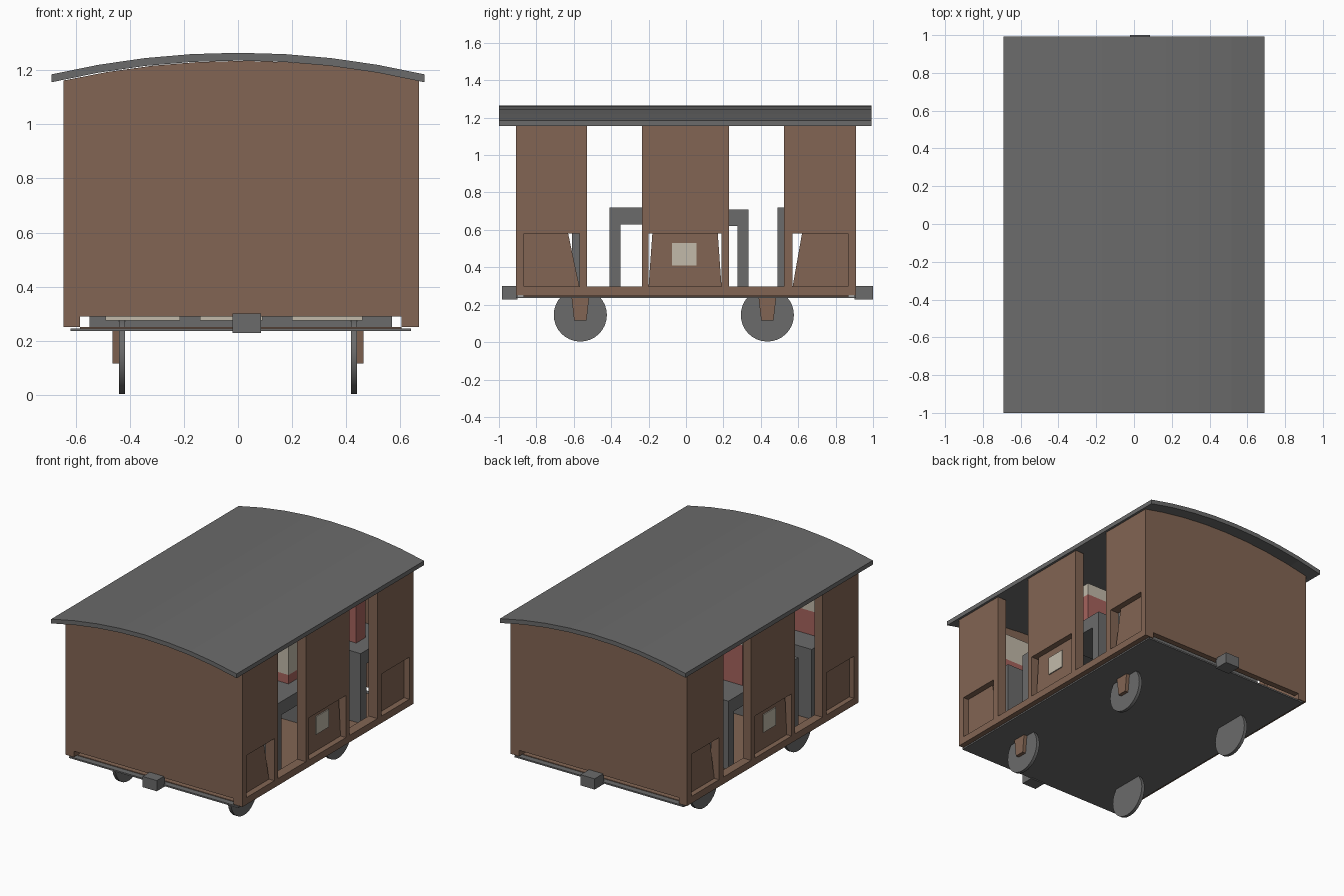
import bpy
import math

if "Cube" in bpy.data.objects:
    bpy.data.objects.remove(bpy.data.objects["Cube"], do_unlink=True)


def material(name, rgb):
    m = bpy.data.materials.new(name)
    m.use_nodes = True
    m.diffuse_color = (*rgb, 1)
    m.node_tree.nodes["Principled BSDF"].inputs["Base Color"].default_value = (*rgb, 1)
    return m


GREY = material("dark_grey", (0.147, 0.147, 0.147))
BROWN = material("wood_brown", (0.225, 0.13, 0.087))
CREAM = material("cream", (0.54, 0.49, 0.4))
RED = material("seat_red", (0.38, 0.125, 0.11))


def prism(name, outline, axis, lo, hi, mat):
    """Extrude a 2D outline along x (outline in y, z) or y (outline in x, z)."""
    def place(p, d):
        return (d, *p) if axis == "x" else (p[0], d, p[1])
    n = len(outline)
    verts = [place(p, d) for d in (lo, hi) for p in outline]
    faces = [tuple(reversed(range(n))), tuple(range(n, 2 * n))]
    faces += [(i, (i + 1) % n, n + (i + 1) % n, n + i) for i in range(n)]
    if axis == "y":
        faces = [tuple(reversed(f)) for f in faces]
    mesh = bpy.data.meshes.new(name)
    mesh.from_pydata(verts, [], faces)
    mesh.materials.append(mat)
    ob = bpy.data.objects.new(name, mesh)
    bpy.context.collection.objects.link(ob)
    return ob


def box(name, x, y, z, mat):
    rect = [(y[0], z[0]), (y[1], z[0]), (y[1], z[1]), (y[0], z[1])]
    return prism(name, rect, "x", x[0], x[1], mat)


def arc(half, drop, steps=8):
    """Points of the roof curve, left to right, lowered by drop."""
    radius = 3.016
    xs = [half * (2 * i / steps - 1) for i in range(steps + 1)]
    return [(x, 1.265 - drop - radius + math.sqrt(radius ** 2 - x * x)) for x in xs]


# Curved roof
prism("roof", arc(0.69, 0.029) + arc(0.69, 0)[::-1], "y", -1, 0.992, GREY)

# End walls with arched tops
for name, y in (("front_wall", -0.91), ("back_wall", 0.87)):
    top = [(x + 0.012, z) for x, z in arc(0.657, 0.03)]
    prism(name, [(0.669, 0.29), (-0.645, 0.29)] + top, "y", y, y + 0.04, BROWN)

# Floor and its boards
box("floor", (-0.62, 0.64), (-0.91, 0.91), (0.235, 0.245), GREY)
box("floor_boards", (-0.585, 0.605), (-0.87, 0.87), (0.245, 0.25), BROWN)

# Side walls: sill, upper panels, posts and recessed lower panels
PANELS = [  # span of wall, span of recess, top span of the tapered panel
    ((-0.91, -0.53), (-0.865, -0.57), (-0.865, -0.63)),
    ((-0.235, 0.23), (-0.2, 0.19), (-0.18, 0.17)),
    ((0.525, 0.91), (0.57, 0.865), (0.62, 0.865)),
]
for side, inner, outer in (("left", 0.605, 0.67), ("right", -0.585, -0.645)):
    span = (min(inner, outer), max(inner, outer))
    d = 1 if outer > 0 else -1
    box(side + "_sill", span, (-0.91, 0.91), (0.25, 0.297), BROWN)
    for (y0, y1), (r0, r1), (t0, t1) in PANELS:
        box(side + "_upper_panel", span, (y0, y1), (0.58, 1.162), BROWN)
        box(side + "_post", span, (y0, r0), (0.297, 0.58), BROWN)
        box(side + "_post", span, (r1, y1), (0.297, 0.58), BROWN)
        plate = sorted((inner, inner + d * 0.025))
        prism(side + "_lower_panel", [(r0, 0.297), (r1, 0.297), (t1, 0.58), (t0, 0.58)],
              "x", plate[0], plate[1], BROWN)
    label = sorted((inner + d * 0.025, inner + d * 0.032))
    box(side + "_label_plate", label, (-0.075, 0.055), (0.41, 0.53), CREAM)

# Benches: upright front board and seat top running back from it
BENCHES = [  # front edge, rear edge, top height
    (-0.55, -0.87, 0.72), (-0.41, -0.03, 0.72),
    (0.335, -0.03, 0.71), (0.49, 0.87, 0.72),
]
for front, rear, top in BENCHES:
    d = 1 if rear > front else -1
    box("bench_front", (-0.55, 0.57), sorted((front, front + d * 0.06)), (0.25, top), GREY)
    box("bench_top", (-0.55, 0.57), sorted((front + d * 0.06, rear)), (top - 0.09, top), GREY)

# Seat backs: three places on each bench, with cream head cushions
PLACES = [(-0.49, -0.215), (-0.14, 0.09), (0.2, 0.46)]
SEATS = [  # face, rear, height where red meets cream
    (-0.72, -0.84, 0.88), (-0.12, -0.02, 0.78),
    (0.1, 0.0, 0.98), (0.6, 0.7, 0.98),
]
for y0, y1, split in SEATS:
    for xs in PLACES:
        box("seat_back", xs, sorted((y0, y1)), (0.71, split), RED)
        box("head_cushion", xs, sorted((y0, y1)), (split, 1.06), CREAM)
for xs in PLACES:
    box("seat_lower_board", xs, (-0.86, -0.85), (0.275, 0.63), CREAM)

# Wheels and axle guards
for y in (-0.565, 0.435):
    for s in (-1, 1):
        bpy.ops.mesh.primitive_cylinder_add(
            vertices=32, radius=0.142, depth=0.022,
            location=(s * 0.43, y, 0.145), rotation=(0, math.pi / 2, 0))
        wheel = bpy.context.object
        wheel.name = "wheel"
        wheel.data.materials.append(GREY)
        bpy.ops.object.shade_smooth_by_angle()
        guard = [(y - 0.033, 0.115), (y + 0.033, 0.115), (y + 0.047, 0.24), (y - 0.047, 0.24)]
        lo, hi = sorted((s * 0.441, s * 0.465))
        prism("axle_guard", guard, "x", lo, hi, BROWN)

# Buffer blocks
box("front_buffer", (-0.02, 0.085), (-0.985, -0.9), (0.228, 0.3), GREY)
box("back_buffer", (-0.02, 0.085), (0.9, 1.0), (0.228, 0.3), GREY)
